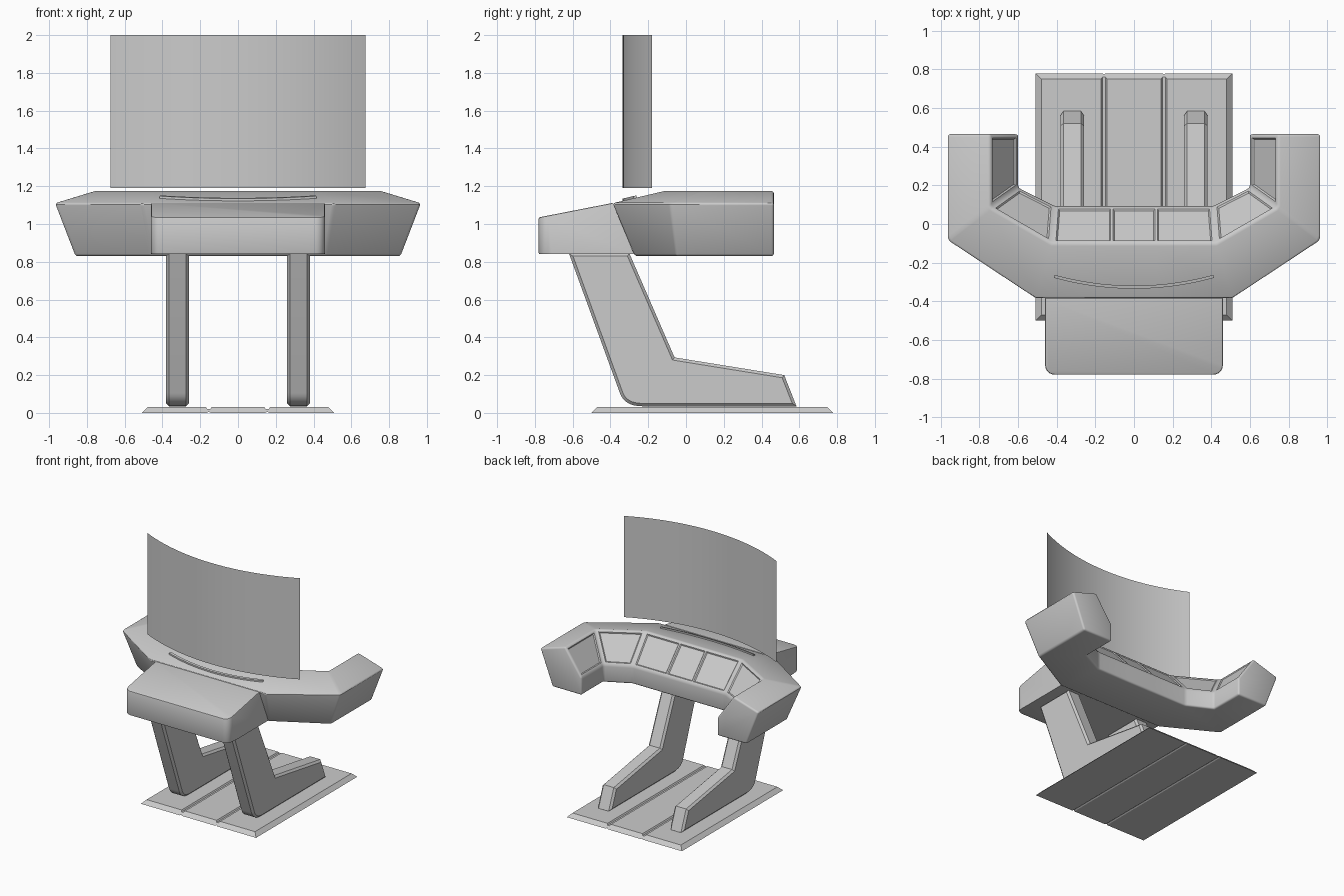
import bpy, bmesh, math
from mathutils import Vector

if "Cube" in bpy.data.objects:
    bpy.data.objects.remove(bpy.data.objects["Cube"], do_unlink=True)

# One neutral grey for everything
GREY = (0.6, 0.6, 0.6, 1.0)
grey = bpy.data.materials.new("neutral grey")
grey.use_nodes = True
grey.diffuse_color = GREY
grey.node_tree.nodes["Principled BSDF"].inputs["Base Color"].default_value = GREY


def finish(bm, name, smooth=None, closed=True):
    if closed:
        bmesh.ops.recalc_face_normals(bm, faces=bm.faces[:])
    mesh = bpy.data.meshes.new(name)
    bm.to_mesh(mesh)
    bm.free()
    mesh.materials.append(grey)
    ob = bpy.data.objects.new(name, mesh)
    bpy.context.collection.objects.link(ob)
    if smooth:
        bpy.ops.object.select_all(action='DESELECT')
        ob.select_set(True)
        bpy.context.view_layer.objects.active = ob
        bpy.ops.object.shade_smooth_by_angle(angle=math.radians(smooth))
    return ob


def loft(rings, caps=True, closed=True):
    """Skin a list of equal-length rings of points."""
    bm = bmesh.new()
    rows = [[bm.verts.new(p) for p in ring] for ring in rings]
    n = len(rows[0])
    for a, b in zip(rows, rows[1:]):
        for i in range(n if closed else n - 1):
            j = (i + 1) % n
            bm.faces.new((a[i], a[j], b[j], b[i]))
    if caps:
        bm.faces.new(rows[0])
        bm.faces.new(rows[-1])
    bmesh.ops.recalc_face_normals(bm, faces=bm.faces[:])
    return bm


def bevel(bm, edges, width, segments):
    bmesh.ops.bevel(bm, geom=list(edges), offset=width, segments=segments,
                    profile=0.5, affect='EDGES', clamp_overlap=True)


def sharp(bm, angle):
    return [e for e in bm.edges if len(e.link_faces) == 2 and e.calc_face_angle() > angle]


def rounded(corner, before, after, steps=8):
    """Quadratic fillet from one point to another around a corner."""
    c, a, b = Vector(corner), Vector(before), Vector(after)
    ts = [i / steps for i in range(steps + 1)]
    return [a * (1 - t) ** 2 + c * 2 * t * (1 - t) + b * t * t for t in ts]


# Floor plate: bevelled rim, two grooves on top and underneath
def plate_section():
    top, low = 0.03, 0.0
    pts = [(-0.51, low), (-0.48, top)]
    for x in (-0.155, 0.155):
        pts += [(x - 0.015, top), (x - 0.008, top - 0.01), (x + 0.008, top - 0.01), (x + 0.015, top)]
    pts += [(0.48, top), (0.51, low)]
    for x in (0.155, -0.155):
        pts += [(x + 0.01, low), (x, low + 0.006), (x - 0.01, low)]
    return pts


section = plate_section()
finish(loft([[(x, -0.50 + z, z) for x, z in section],
             [(x, 0.78 - z, z) for x, z in section]]), "floor_plate")

# Legs: swept L profile with chamfered sides
leg = [Vector((-0.62, 0.845))]
leg += rounded((-0.325, 0.035), (-0.35, 0.105), (-0.23, 0.035))
leg += [Vector((0.585, 0.035)), Vector((0.52, 0.2))]
leg += rounded((-0.13, 0.2), (-0.162, 0.31), (-0.02, 0.2))
leg += [Vector((-0.30, 0.845))]
for side, name in ((-1, "right_leg"), (1, "left_leg")):
    xs = (side * 0.32 - 0.06, side * 0.32 + 0.06)
    bm = loft([[(x, p.x, p.y) for p in leg] for x in xs])
    rim = [e for e in bm.edges if abs(e.verts[0].co.x - e.verts[1].co.x) < 1e-5]
    bevel(bm, rim, 0.018, 1)
    finish(bm, name, 25)

# Front housing under the desk edge, with rounded front corners
housing = [(-0.78, 0.84), (-0.78, 1.035), (-0.385, 1.112), (-0.275, 0.84)]
bm = loft([[(x, y, z) for y, z in housing] for x in (-0.46, 0.46)])
bevel(bm, [e for e in bm.edges if all(v.co.y < -0.7 for v in e.verts)
           and abs(e.verts[0].co.x - e.verts[1].co.x) < 1e-5], 0.05, 6)
bevel(bm, [e for e in sharp(bm, 0.5) if all(v.co.y < -0.3 for v in e.verts)], 0.008, 2)
finish(bm, "front_housing", 30)

# Desk: U-shaped loft of outer foot, outer rim, ridge, inner lip, inner foot
FOOT, RIM, RIDGE, LIP = 0.83, 1.11, 1.178, 0.97


def station(foot, rim, ridge, inner):
    return [(*foot, FOOT), (*rim, RIM), (*ridge, RIDGE), (*inner, LIP), (*inner, FOOT)]


half = [
    station((0.86, 0.465), (0.968, 0.465), (0.745, 0.465), (0.60, 0.465)),
    station((0.86, -0.05), (0.968, -0.085), (0.745, 0.085), (0.60, 0.188)),
    station((0.46, -0.27), (0.51, -0.388), (0.425, -0.1), (0.41, 0.092)),
    station((0.115, -0.27), (0.115, -0.388), (0.115, -0.1), (0.115, 0.092)),
]
rings = half + [[(-x, y, z) for x, y, z in ring] for ring in reversed(half)]
bm = loft(rings)
bevel(bm, sharp(bm, 0.15), 0.014, 3)
bm.normal_update()

# Recessed control panels on the sloping inner faces
panels = [f for f in bm.faces if f.calc_area() > 0.02 and 0.3 < f.normal.z < 0.85]
bmesh.ops.inset_individual(bm, faces=panels, thickness=0.006, use_even_offset=True)
bmesh.ops.inset_individual(bm, faces=panels, thickness=0.007, depth=-0.007, use_even_offset=True)
finish(bm, "desk", 30)

# Concentric arcs shared by the screen and its base strip
CENTRE_Y, RADIUS = 1.212, 1.547


def arc(half_width, radius, steps):
    reach = math.asin(half_width / radius)
    angles = [reach * (2 * i / steps - 1) for i in range(steps + 1)]
    return [(radius * math.sin(a), CENTRE_Y - radius * math.cos(a)) for a in angles]


# Projector strip following the slope of the desk top
def slope(y):
    return RIM + (RIDGE - RIM) * (y + 0.388) / 0.288


outer, inner = arc(0.415, RADIUS, 24), arc(0.411, RADIUS - 0.016, 24)
strip = [[(*o, slope(o[1]) - 0.01), (*o, slope(o[1]) + 0.012),
          (*i, slope(i[1]) + 0.012), (*i, slope(i[1]) - 0.01)] for o, i in zip(outer, inner)]
finish(loft(strip), "projector_strip", 30)

# Curved single-sheet screen
sheet = arc(0.675, RADIUS, 24)
bm = loft([[(x, y, z) for x, y in sheet] for z in (1.19, 2.0)], caps=False, closed=False)
finish(bm, "curved_screen", 30, closed=False)
